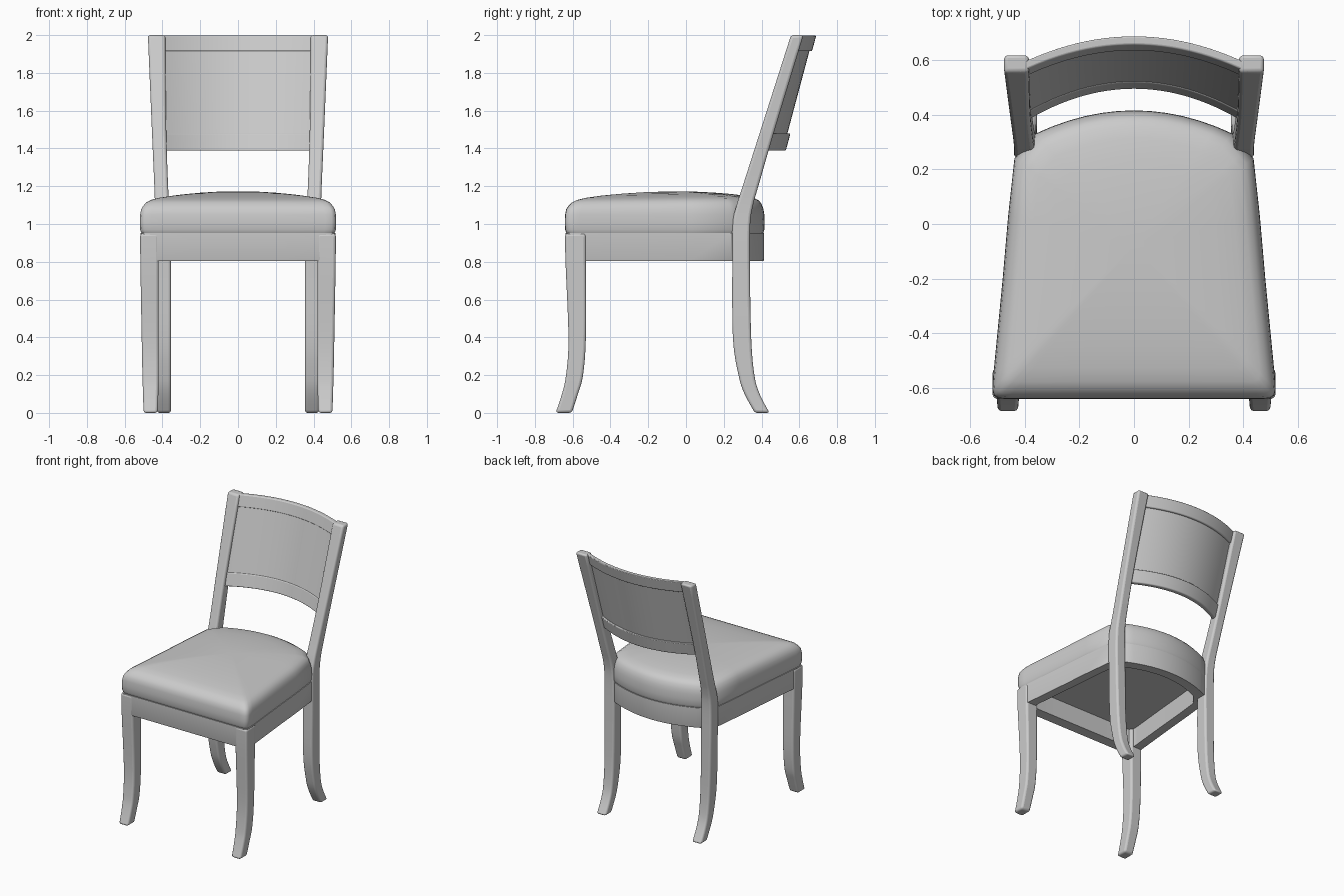
import bpy, bmesh, math

if "Cube" in bpy.data.objects:
    bpy.data.objects.remove(bpy.data.objects["Cube"], do_unlink=True)

# One plain finish for the whole chair
GREY = (0.6, 0.6, 0.6, 1)
finish = bpy.data.materials.new("plain_grey")
finish.use_nodes = True
finish.diffuse_color = GREY
finish.node_tree.nodes["Principled BSDF"].inputs["Base Color"].default_value = GREY


def finish_object(name, bm, bevel=0.0, angle=35):
    bmesh.ops.recalc_face_normals(bm, faces=bm.faces)
    mesh = bpy.data.meshes.new(name)
    bm.to_mesh(mesh)
    bm.free()
    mesh.materials.append(finish)
    obj = bpy.data.objects.new(name, mesh)
    bpy.context.collection.objects.link(obj)
    if bevel:
        mod = obj.modifiers.new("soft_edges", "BEVEL")
        mod.width = bevel
        mod.segments = 3
        mod.limit_method = "ANGLE"
        mod.angle_limit = math.radians(50)
    bpy.ops.object.select_all(action="DESELECT")
    obj.select_set(True)
    bpy.context.view_layer.objects.active = obj
    bpy.ops.object.shade_smooth_by_angle(angle=math.radians(angle))
    return obj


def loft(bm, loops, cap_first=True, cap_last=True, closed=False):
    """Skin a list of equal-length closed loops."""
    rings = [[bm.verts.new(p) for p in loop] for loop in loops]
    pairs = list(zip(rings, rings[1:]))
    if closed:
        pairs.append((rings[-1], rings[0]))
    for a, b in pairs:
        for i in range(len(a)):
            j = (i + 1) % len(a)
            bm.faces.new((a[i], a[j], b[j], b[i]))
    if not closed:
        if cap_first:
            bm.faces.new(rings[0])
        if cap_last:
            bm.faces.new(rings[-1])


def smooth_path(points, steps=4):
    """Catmull-Rom interpolation through tuples."""
    out = []
    for i in range(len(points) - 1):
        p0, p1 = points[max(i - 1, 0)], points[i]
        p2, p3 = points[i + 1], points[min(i + 2, len(points) - 1)]
        for k in range(steps):
            t = k / steps
            out.append(tuple(
                0.5 * (2 * b + (c - a) * t + (2 * a - 5 * b + 4 * c - d) * t * t
                       + (3 * b - a - 3 * c + d) * t ** 3)
                for a, b, c, d in zip(p0, p1, p2, p3)))
    return out + [points[-1]]


# Legs: each section is (height, front y, back y, inner x, outer x)
def leg(name, sections, side):
    bm = bmesh.new()
    loft(bm, [[(side * xi, yf, z), (side * xo, yf, z), (side * xo, yb, z), (side * xi, yb, z)]
              for z, yf, yb, xi, xo in smooth_path(sections)])
    finish_object(name, bm, 0.014)


front_sections = [(0, -.69, -.605, .425, .50), (.1, -.657, -.572, .422, .503),
                  (.2, -.635, -.545, .42, .506), (.4, -.622, -.53, .42, .51),
                  (.8, -.638, -.53, .42, .517), (.95, -.64, -.53, .42, .518)]
back_sections = [(0, .365, .442, .355, .43), (.1, .31, .39, .355, .43),
                 (.2, .278, .362, .355, .432), (.4, .248, .345, .355, .435),
                 (.8, .245, .338, .355, .44), (1.0, .246, .34, .36, .44),
                 (1.1, .268, .355, .365, .44), (1.2, .3, .383, .37, .443),
                 (1.5, .396, .47, .38, .456), (2.0, .556, .622, .385, .477)]
for side, label in ((1, "left"), (-1, "right")):
    leg("front_leg_" + label, front_sections, side)
    leg("back_leg_and_post_" + label, back_sections, side)


# Seat plan: trapezoid with rounded front corners and a bowed back
def plan():
    half = [(0, -.64), (.25, -.64), (.46, -.64), (.495, -.638), (.512, -.628),
            (.518, -.605), (.515, -.56), (.48, -.2), (.46, .03), (.437, .24), (.41, .27)]
    half += [(x, .415 - .085 * (x / .36) ** 2) for x in (.36, .3, .24, .18, .12, .06, 0)]
    return half + [(-x, y) for x, y in half[-2:0:-1]]


def plan_loop(scale, z):
    cy = -.08
    return [(x * scale, cy + (y - cy) * scale, z) for x, y in plan()]


# Hollow apron frame
bm = bmesh.new()
loft(bm, [plan_loop(s, z) for s, z in
          ((.985, .805), (.992, .8045), (.997, .812), (.997, .952), (.85, .952), (.85, .805))],
     closed=True)
finish_object("seat_apron", bm)

# Domed cushion
bm = bmesh.new()
dome = [(.98, .945), (.99, .955), (1.0, .97), (1.003, 1.01), (1.0, 1.05), (.99, 1.078),
        (.97, 1.102), (.94, 1.12), (.89, 1.134), (.8, 1.145), (.65, 1.156),
        (.45, 1.165), (.25, 1.171), (.08, 1.173)]
loft(bm, [[(x, y, z + (.012 * y if z > 1.1 else 0)) for x, y, z in plan_loop(s, z)]
          for s, z in dome])
finish_object("seat_cushion", bm, angle=50)


# Curved, leaning backrest pieces spanning between the posts
def back_piece(name, z0, z1, inset, depth, bevel):
    bm = bmesh.new()
    loops = []
    n = 24
    for i in range(n + 1):
        u = 2 * i / n - 1
        loop = []
        for z, off in ((z0, inset), (z1, inset), (z1, depth), (z0, depth)):
            f = (z - 1.39) / .61
            width = .395 + .025 * f
            y = .495 + .163 * f - (.118 - .016 * f) * u * u + off
            loop.append((u * width, y, z))
        loops.append(loop)
    loft(bm, loops)
    finish_object(name, bm, bevel)


back_piece("back_panel", 1.42, 1.97, .004, .018, 0)
back_piece("back_lower_rail", 1.388, 1.48, 0, .034, .006)
back_piece("back_top_rail", 1.915, 1.998, 0, .032, .006)
